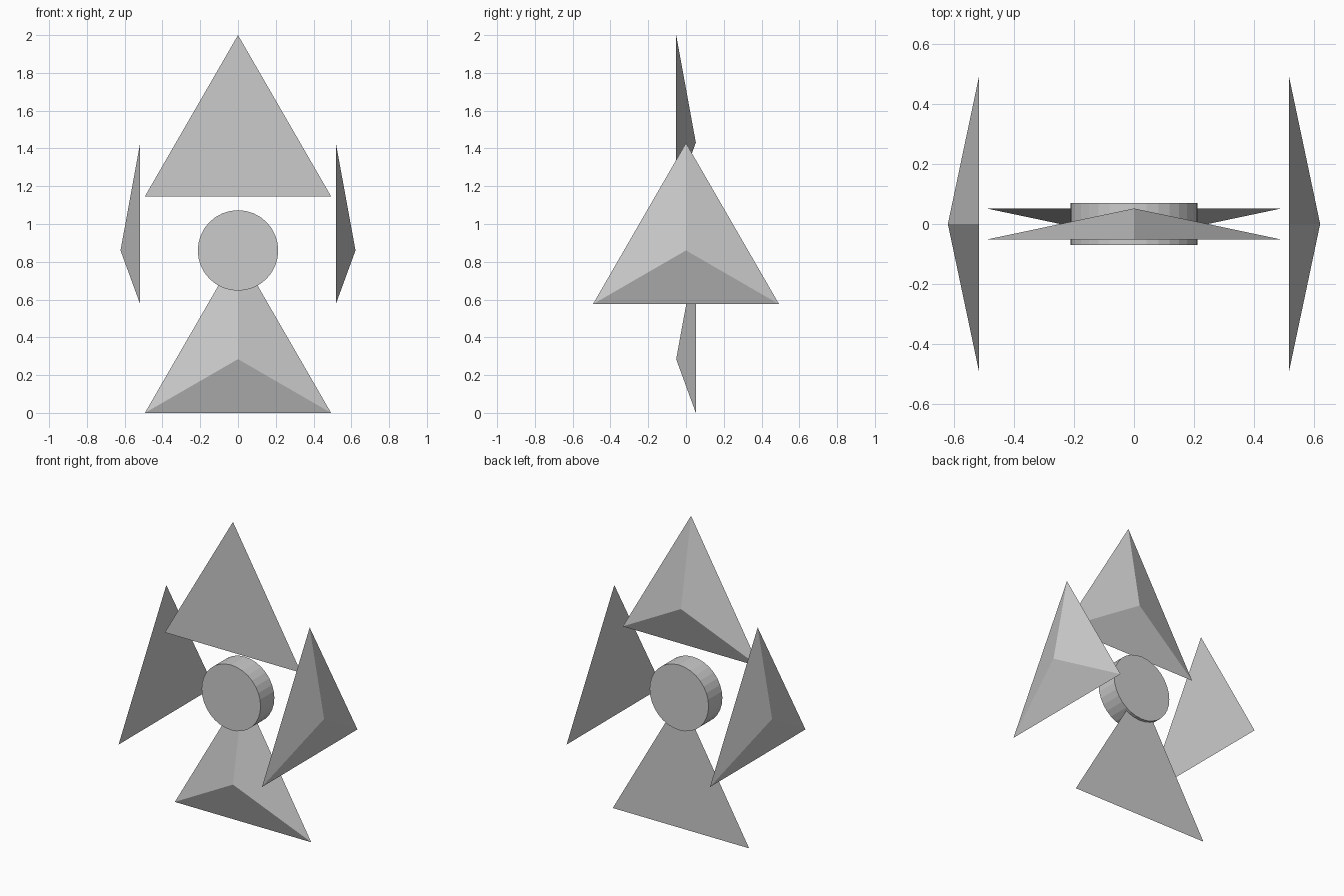
import bpy
from mathutils import Vector, Matrix

if "Cube" in bpy.data.objects:
    bpy.data.objects.remove(bpy.data.objects["Cube"])

R, DEPTH, MID = 0.569, 0.104, 0.86
UP = Vector((0, 0, 1))


def pyramid(name, centre, facing):
    """Flat three-sided pyramid, one corner up, apex pointing along facing."""
    z = Vector(facing)
    rot = Matrix((UP.cross(z), UP, z)).transposed().to_4x4()
    bpy.ops.mesh.primitive_cone_add(vertices=3, radius1=R, radius2=0, depth=DEPTH)
    ob = bpy.context.object
    ob.name = name
    ob.matrix_world = Matrix.Translation(centre) @ rot


# Upper panel points back, lower panel points forward
pyramid("upper_panel", (0, 0, 2 - R), (0, 1, 0))
pyramid("lower_panel", (0, 0, R / 2), (0, -1, 0))

# Side panels point outwards
for side, s in (("left", -1), ("right", 1)):
    pyramid(side + "_panel", (s * 0.57, 0, MID), (s, 0, 0))

# Central round hub
bpy.ops.mesh.primitive_cylinder_add(vertices=32, radius=0.213, depth=0.142,
                                    location=(0, 0, MID), rotation=(1.570796, 0, 0))
bpy.context.object.name = "hub"
